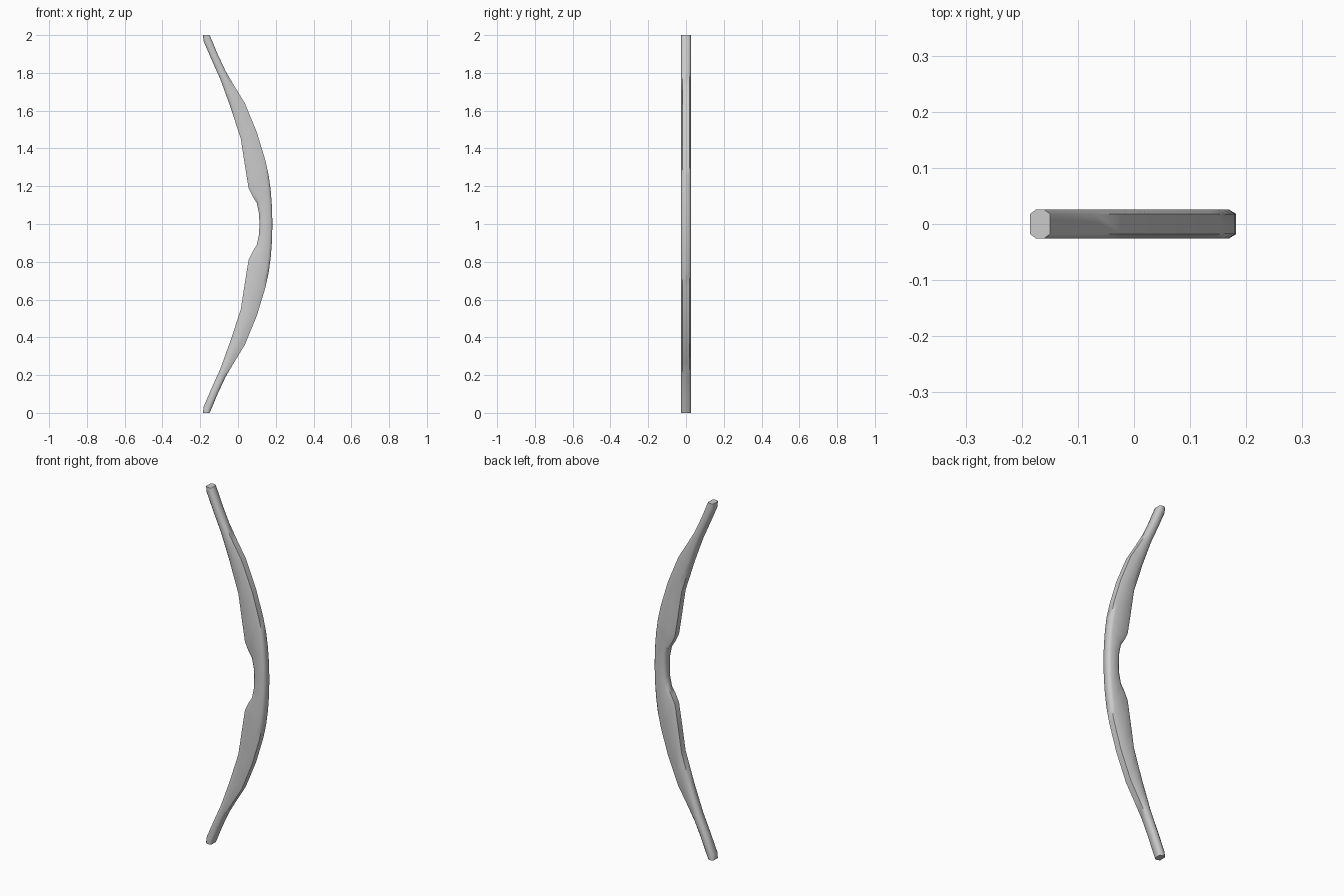
import bpy, bmesh

if "Cube" in bpy.data.objects:
    bpy.data.objects.remove(bpy.data.objects["Cube"])

# Upper-limb stations from grip to tip: inner (x, z) and outer (x, z)
half = [
    ((0.113, 1.00), (0.182, 1.00)),
    ((0.112, 1.05), (0.180, 1.09)),
    ((0.100, 1.11), (0.173, 1.18)),
    ((0.078, 1.145), (0.162, 1.26)),
    ((0.056, 1.19), (0.144, 1.34)),
    ((0.035, 1.32), (0.100, 1.485)),
    ((0.015, 1.45), (0.036, 1.64)),
    ((-0.040, 1.62), (-0.022, 1.735)),
    ((-0.093, 1.765), (-0.066, 1.81)),
    ((-0.140, 1.87), (-0.108, 1.90)),
    ((-0.183, 1.97), (-0.140, 1.977)),
    ((-0.185, 2.00), (-0.150, 2.00)),
]
# Mirror about mid height for the lower limb
mirror = lambda p: (p[0], 2 - p[1])
stations = [(mirror(a), mirror(b)) for a, b in reversed(half[1:])] + half

HALF_Y, FLAT_Y, CHAMFER = 0.026, 0.018, 0.013


def ring(bm, inner, outer):
    """Eight-sided section between the inner and outer edge points."""
    (ax, az), (bx, bz) = inner, outer
    t = min(0.3, CHAMFER / (bx - ax))
    outline = [(0, -FLAT_Y), (t, -HALF_Y), (1 - t, -HALF_Y), (1, -FLAT_Y),
               (1, FLAT_Y), (1 - t, HALF_Y), (t, HALF_Y), (0, FLAT_Y)]
    return [bm.verts.new((ax + (bx - ax) * u, y, az + (bz - az) * u))
            for u, y in outline]


# Loft the bow stave through every section
bm = bmesh.new()
rings = [ring(bm, a, b) for a, b in stations]
for low, high in zip(rings, rings[1:]):
    for i in range(8):
        j = (i + 1) % 8
        bm.faces.new((low[i], low[j], high[j], high[i]))
bm.faces.new(rings[0])
bm.faces.new(rings[-1])
bmesh.ops.recalc_face_normals(bm, faces=bm.faces)

mesh = bpy.data.meshes.new("bow_stave")
bm.to_mesh(mesh)
bm.free()
stave = bpy.data.objects.new("bow_stave", mesh)
bpy.context.collection.objects.link(stave)

# Smooth sides, crisp end caps
bpy.context.view_layer.objects.active = stave
stave.select_set(True)
bpy.ops.object.shade_smooth_by_angle(angle=1.1)
